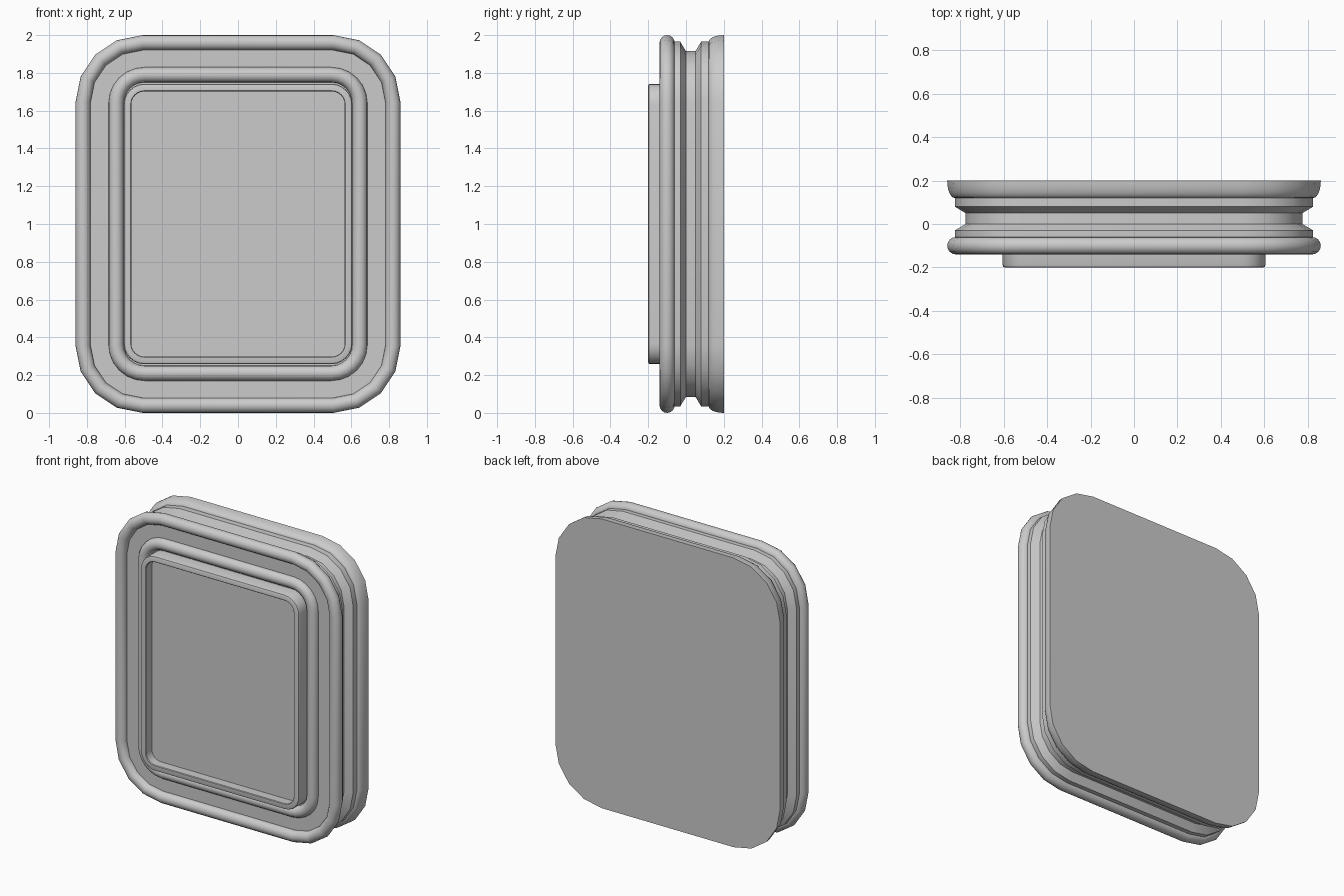
import bpy, bmesh
from math import sin, cos, pi, radians

if "Cube" in bpy.data.objects:
    bpy.data.objects.remove(bpy.data.objects["Cube"])


def outline(hx, hz, r, seg):
    """Rounded rectangle in the XZ plane, centred on z = 1."""
    pts = []
    for q, (sx, sz) in enumerate([(1, 1), (-1, 1), (-1, -1), (1, -1)]):
        for i in range(seg + 1):
            a = (q + i / seg) * pi / 2
            pts.append((sx * (hx - r) + r * cos(a), 1 + sz * (hz - r) + r * sin(a)))
    return pts


def loft(name, hx, hz, r, seg, profile, closed=False):
    """Sweep a profile of (inset, y) points round a rounded rectangle."""
    bm = bmesh.new()
    rings = [[bm.verts.new((x, y, z)) for x, z in outline(hx - d, hz - d, r - d, seg)]
             for d, y in profile]
    n = len(rings[0])
    pairs = list(zip(rings, rings[1:]))
    if closed:
        pairs.append((rings[-1], rings[0]))
    else:
        bm.faces.new(rings[0])
        bm.faces.new(rings[-1])
    for a, b in pairs:
        for i in range(n):
            j = (i + 1) % n
            bm.faces.new((a[i], a[j], b[j], b[i]))
    bmesh.ops.recalc_face_normals(bm, faces=bm.faces)
    me = bpy.data.meshes.new(name)
    bm.to_mesh(me)
    bm.free()
    ob = bpy.data.objects.new(name, me)
    bpy.context.collection.objects.link(ob)
    bpy.ops.object.select_all(action='DESELECT')
    ob.select_set(True)
    bpy.context.view_layer.objects.active = ob
    bpy.ops.object.shade_smooth_by_angle(angle=radians(32))
    return ob


def circle(inset, y, r, n=16):
    return [(inset + r * cos(2 * pi * i / n), y + r * sin(2 * pi * i / n)) for i in range(n)]


# Body: rounded back plate, stepped rim and V-groove, flat front face
back_edge = [(0.035 * (1 - cos(a)), 0.20 - 0.08 * sin(a))
             for a in [i * pi / 12 for i in range(7)]]
rim = [(0.035, 0.08), (0.085, 0.05), (0.085, 0.0), (0.035, -0.03),
       (0.035, -0.06), (0.04, -0.10)]
loft("body", 0.86, 1.0, 0.355, 4, back_edge + rim)

# Round beads on the front face
loft("outer_bead", 0.86, 1.0, 0.355, 4, circle(0.04, -0.10, 0.04), True)
loft("inner_bead", 0.685, 0.83, 0.19, 6, circle(0.04, -0.10, 0.04), True)

# Raised frame with softened front edge
frame = [(0, -0.09), (0, -0.19), (0.003, -0.197), (0.01, -0.20),
         (0.036, -0.20), (0.04, -0.196), (0.04, -0.09)]
loft("screen_frame", 0.605, 0.742, 0.11, 6, frame, True)

# Recessed panel inside the frame
loft("screen_panel", 0.575, 0.712, 0.08, 6, [(0, -0.09), (0, -0.135)])
